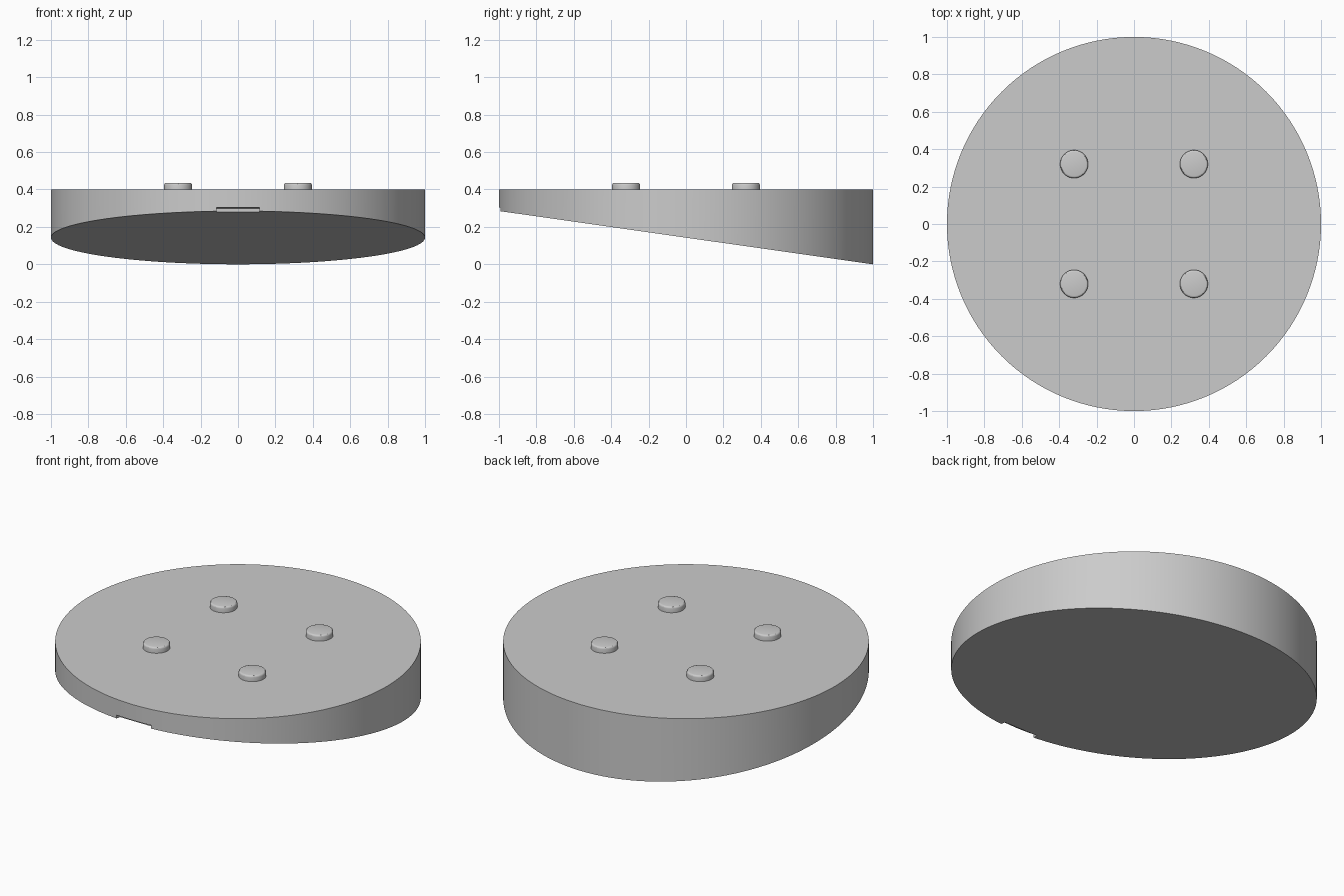
import bpy

if "Cube" in bpy.data.objects:
    bpy.data.objects.remove(bpy.data.objects["Cube"])

TOP = 0.4          # height of the flat top
SLOPE = 0.1425     # fall of the slanted underside per unit of y


def underside(y):
    return SLOPE * (1 - y)


def apply_and_smooth(obj):
    bpy.ops.object.select_all(action='DESELECT')
    obj.select_set(True)
    bpy.context.view_layer.objects.active = obj
    for mod in list(obj.modifiers):
        bpy.ops.object.modifier_apply(modifier=mod.name)
    bpy.ops.object.shade_smooth_by_angle()


# Wedge-shaped round body: cylinder with its lower rim sheared to the slope
bpy.ops.mesh.primitive_cylinder_add(vertices=128, radius=1, depth=TOP,
                                    location=(0, 0, 0))
body = bpy.context.object
body.name = "wedge_disc"
for v in body.data.vertices:
    v.co.z = TOP if v.co.z > 0 else underside(v.co.y)

# Shallow pry notch under the thin front edge, parallel to the underside
bpy.ops.mesh.primitive_cube_add(size=1, location=(0, 0, 0))
cutter = bpy.context.object
cutter.name = "notch_cutter"
cutter.hide_render = True
for v in cutter.data.vertices:
    y = -0.96 if v.co.y > 0 else -1.1
    v.co = (0.23 * v.co.x, y, underside(y) + (0.02 if v.co.z > 0 else -0.1))
cut = body.modifiers.new("notch", 'BOOLEAN')
cut.operation = 'DIFFERENCE'
cut.solver = 'EXACT'
cut.object = cutter
apply_and_smooth(body)
bpy.data.objects.remove(cutter)

# Four round feet with softened rims, sunk slightly into the body
for i, (sx, sy) in enumerate([(-1, -1), (1, -1), (-1, 1), (1, 1)]):
    bpy.ops.mesh.primitive_cylinder_add(vertices=48, radius=0.075, depth=0.075,
                                        location=(0.32 * sx, 0.32 * sy, 0.3975))
    foot = bpy.context.object
    foot.name = f"round_foot_{i + 1}"
    bevel = foot.modifiers.new("rim", 'BEVEL')
    bevel.width = 0.011
    bevel.segments = 3
    bevel.limit_method = 'ANGLE'
    apply_and_smooth(foot)
